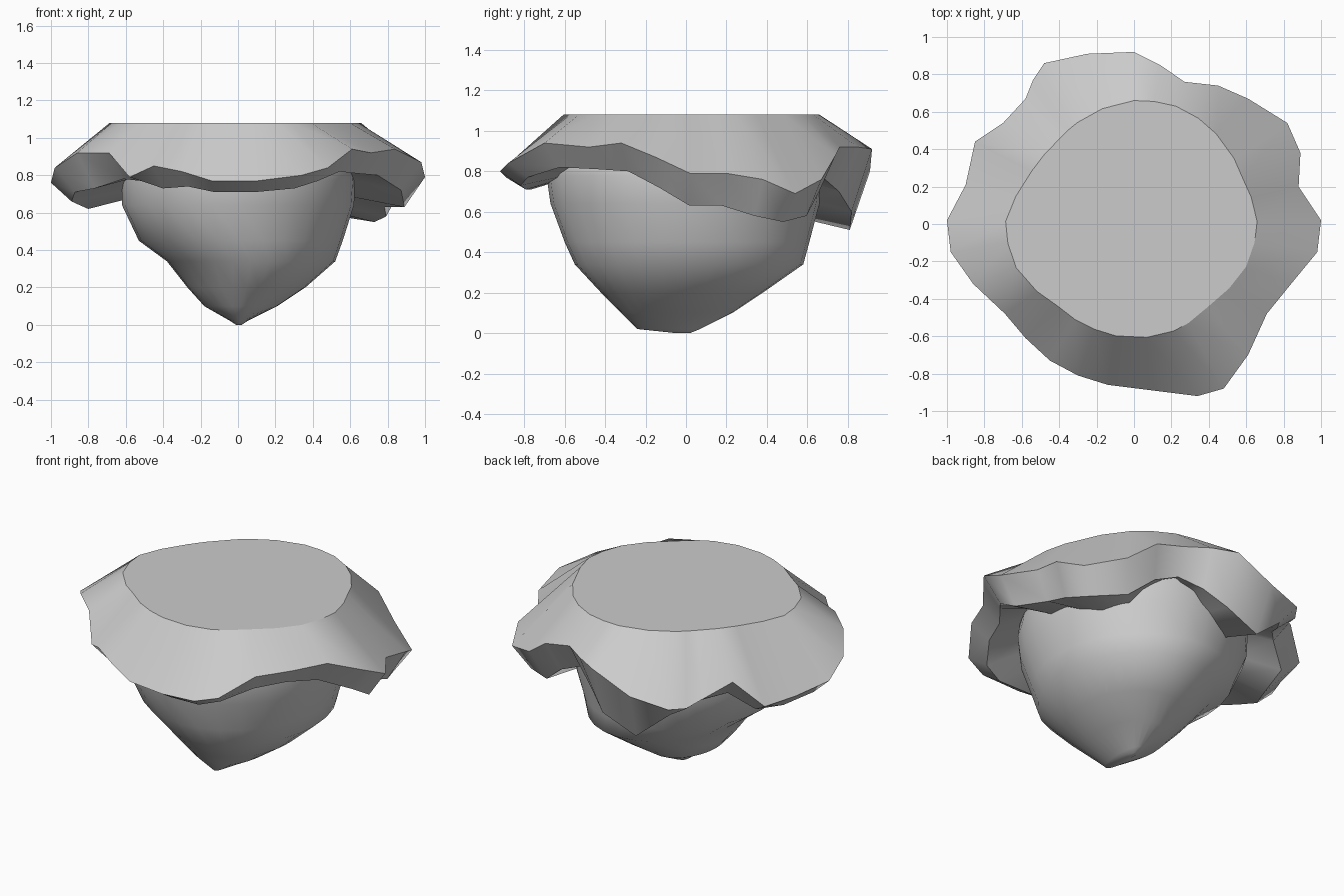
import bpy
import bmesh
from math import atan2, cos, sin, tau
from mathutils import Vector

cube = bpy.data.objects.get("Cube")
if cube:
    bpy.data.objects.remove(cube, do_unlink=True)

stone = bpy.data.materials.new("stone_grey")
stone.use_nodes = True
grey = (0.6, 0.6, 0.6, 1)
stone.diffuse_color = grey
stone.node_tree.nodes["Principled BSDF"].inputs["Base Color"].default_value = grey


def loft(name, rings, sharp_rings=(), cap_bottom=False):
    """Skin equal-length rings from top to bottom, creasing the listed rings."""
    bm = bmesh.new()
    rows = [[bm.verts.new(p) for p in ring] for ring in rings]
    count = len(rows[0])
    for upper, lower in zip(rows, rows[1:]):
        for i in range(count):
            j = (i + 1) % count
            bm.faces.new((upper[i], lower[i], lower[j], upper[j]))
    bm.faces.new(rows[0])
    if cap_bottom:
        bm.faces.new(rows[-1][::-1])
    bmesh.ops.recalc_face_normals(bm, faces=bm.faces)
    for face in bm.faces:
        face.smooth = True
    for r in sharp_rings:
        for a, b in zip(rows[r], rows[r][1:] + rows[r][:1]):
            bm.edges.get((a, b)).smooth = False
    mesh = bpy.data.meshes.new(name)
    bm.to_mesh(mesh)
    bm.free()
    mesh.materials.append(stone)
    bpy.context.collection.objects.link(bpy.data.objects.new(name, mesh))


# Plateau radius, in hundredths, at even steps around the circle
plateau = [66, 63, 65, 67, 66, 63, 60, 62, 69, 67, 60, 60, 61, 61, 59, 64]


def plateau_point(x, y):
    turn = (atan2(y, x) / tau % 1) * len(plateau)
    i = int(turn) % len(plateau)
    nxt = plateau[(i + 1) % len(plateau)]
    radius = (plateau[i] + (nxt - plateau[i]) * (turn % 1)) / 100
    flat = Vector((x, y, 0)).normalized() * radius
    return Vector((flat.x, flat.y, 1.08))


# Ragged rim in hundredths: x, y, brow height, hanging lip height
rim = [
    (100, 2, 79, 63), (88, 20, 79, 63), (89, 38, 76, 58), (82, 54, 69, 55),
    (61, 67, 76, 58), (45, 74, 88, 70), (27, 76, 92, 77), (14, 85, 92, 70),
    (0, 92, 91, 60), (-25, 91, 80, 51), (-48, 86, 76, 68), (-54, 77, 75, 70),
    (-58, 67, 78, 73), (-70, 54, 87, 76), (-85, 44, 72, 66), (-90, 21, 71, 62),
    (-100, 2, 76, 66), (-98, -15, 84, 71), (-86, -32, 92, 73),
    (-69, -48, 92, 78), (-58, -61, 79, 77), (-45, -73, 85, 73),
    (-30, -81, 82, 74), (-14, -86, 77, 71), (10, -89, 77, 71),
    (34, -92, 80, 73), (48, -88, 84, 77), (61, -70, 94, 82),
    (71, -48, 92, 81), (84, -32, 94, 80), (98, -15, 87, 72),
]
top, brow, lip, under = [], [], [], []
for x, y, high, low in rim:
    p = Vector((x, y, high)) / 100
    top.append(plateau_point(p.x, p.y))
    brow.append(p)
    lip.append(Vector((p.x * 0.89, p.y * 0.89, low / 100)))
    inner = Vector((p.x, p.y, 0)).normalized() * 0.58
    under.append(Vector((inner.x, inner.y, low / 100 + 0.06)))
loft("island_rim", [top, brow, lip, under], sharp_rings=(0, 1, 2))

# Tapering rock: height, then left, right, front and back reach
layers = [
    (0.9, -0.6, 0.61, -0.68, 0.68), (0.78, -0.62, 0.63, -0.69, 0.68),
    (0.64, -0.62, 0.62, -0.67, 0.66), (0.45, -0.53, 0.56, -0.6, 0.61),
    (0.34, -0.38, 0.52, -0.55, 0.58), (0.2, -0.27, 0.36, -0.42, 0.38),
    (0.1, -0.18, 0.21, -0.32, 0.23), (0.02, -0.04, 0.05, -0.24, 0.07),
    (0, -0.01, 0.02, -0.05, 0.02),
]
sides = 28
rock = []
for z, left, right, front, back in layers:
    ring = []
    for k in range(sides):
        a = tau * k / sides
        ring.append(Vector(((left + right) / 2 + cos(a) * (right - left) / 2,
                            (front + back) / 2 + sin(a) * (back - front) / 2, z)))
    rock.append(ring)
loft("hanging_rock", rock, cap_bottom=True)
